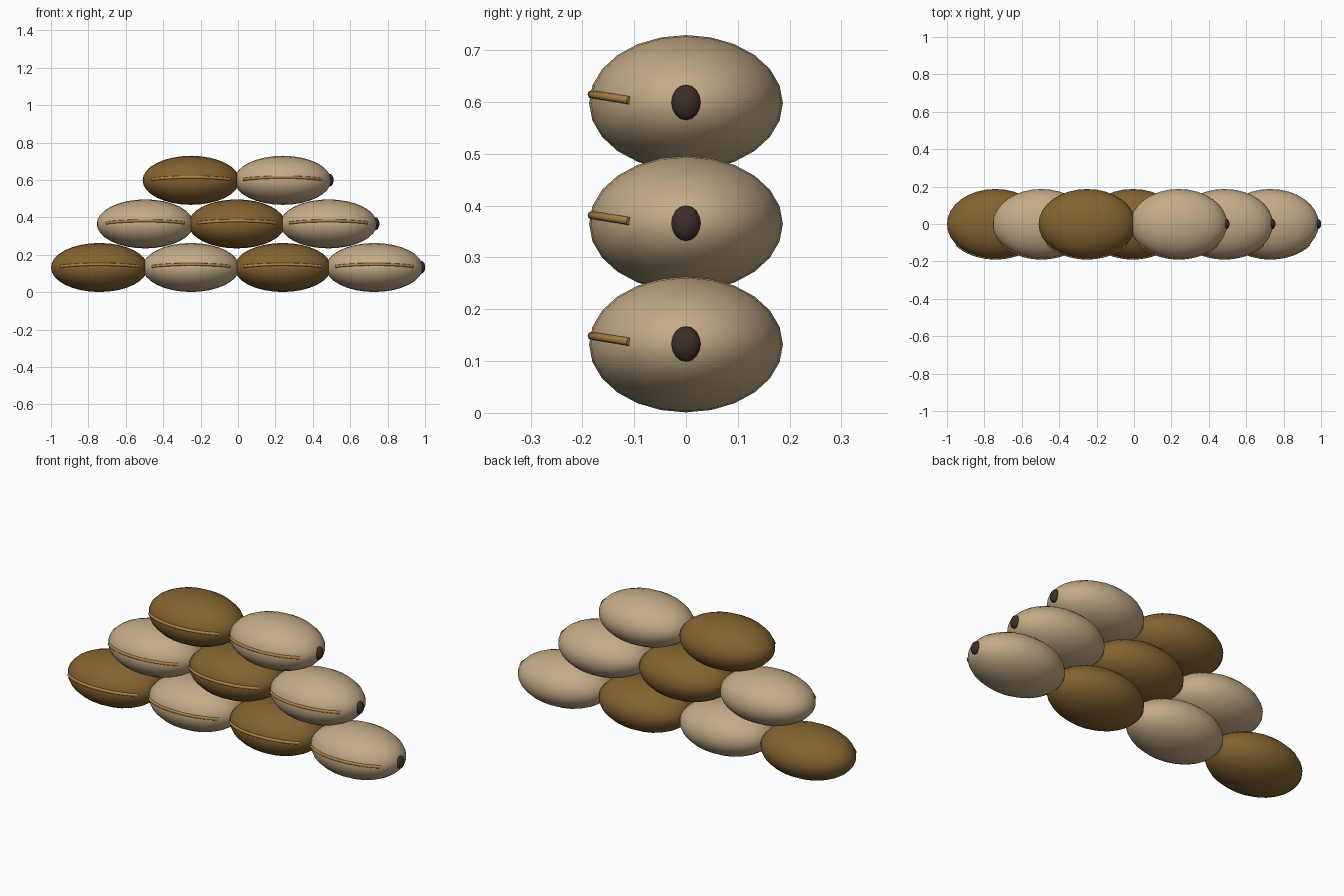
import bpy
from math import sin, cos, pi
from mathutils import Matrix

cube = bpy.data.objects.get("Cube")
if cube:
    bpy.data.objects.remove(cube, do_unlink=True)


def material(name, rgb):
    m = bpy.data.materials.new(name)
    m.use_nodes = True
    m.diffuse_color = (*rgb, 1)
    bsdf = m.node_tree.nodes["Principled BSDF"]
    bsdf.inputs["Base Color"].default_value = (*rgb, 1)
    bsdf.inputs["Roughness"].default_value = 0.9
    return m


TAN = material("tan burlap", (0.55, 0.41, 0.245))
BROWN = material("brown burlap", (0.23, 0.125, 0.03))
THREAD = material("seam thread", (0.42, 0.23, 0.06))
TIE = material("dark tie", (0.045, 0.027, 0.02))

RX, RY, RZ = 0.259, 0.187, 0.131     # sack half sizes
STEP, RISE = 0.49, 0.233             # spacing along a row and between rows


def ellipsoid(name, centre, radii, mat, segments, rings):
    """Smooth ellipsoid with its poles along x."""
    bpy.ops.mesh.primitive_uv_sphere_add(segments=segments, ring_count=rings, radius=1)
    ob = bpy.context.object
    ob.name = name
    ob.data.transform(Matrix.Diagonal((*radii, 1)) @ Matrix.Rotation(pi / 2, 4, 'Y'))
    ob.location = centre
    ob.data.materials.append(mat)
    bpy.ops.object.shade_smooth()
    return ob


def seam(name, centre):
    """Thin thread following the front of a sack, rising a little mid-way."""
    curve = bpy.data.curves.new(name, 'CURVE')
    curve.dimensions = '3D'
    curve.bevel_depth = 0.008
    curve.bevel_resolution = 2
    curve.use_fill_caps = True
    spline = curve.splines.new('POLY')
    count = 17
    spline.points.add(count - 1)
    for i, p in enumerate(spline.points):
        t = 0.93 * (2 * i / (count - 1) - 1)
        y = -0.182 * cos(t)
        p.co = (RX * sin(t), y, 0.005 - 0.16 * (y + 0.11), 1)
    spline.use_smooth = True
    ob = bpy.data.objects.new(name, curve)
    ob.location = centre
    curve.materials.append(THREAD)
    bpy.context.collection.objects.link(ob)


# Pyramid of sacks: alternating cloth, a seam on the front, a tie at the left end
for row in range(3):
    count = 4 - row
    for col in range(count):
        x = -0.741 + STEP * (col + row / 2)
        z = 0.132 + RISE * row
        tag = f"{row + 1}_{col + 1}"
        cloth = TAN if (row + col) % 2 else BROWN
        ellipsoid("sack_" + tag, (x, 0, z), (RX, RY, RZ), cloth, 24, 16)
        seam("seam_" + tag, (x, 0, z))
        ellipsoid("tie_" + tag, (x + RX - 0.008, 0, z + 0.001),
                  (0.021, 0.029, 0.034), TIE, 16, 10)
